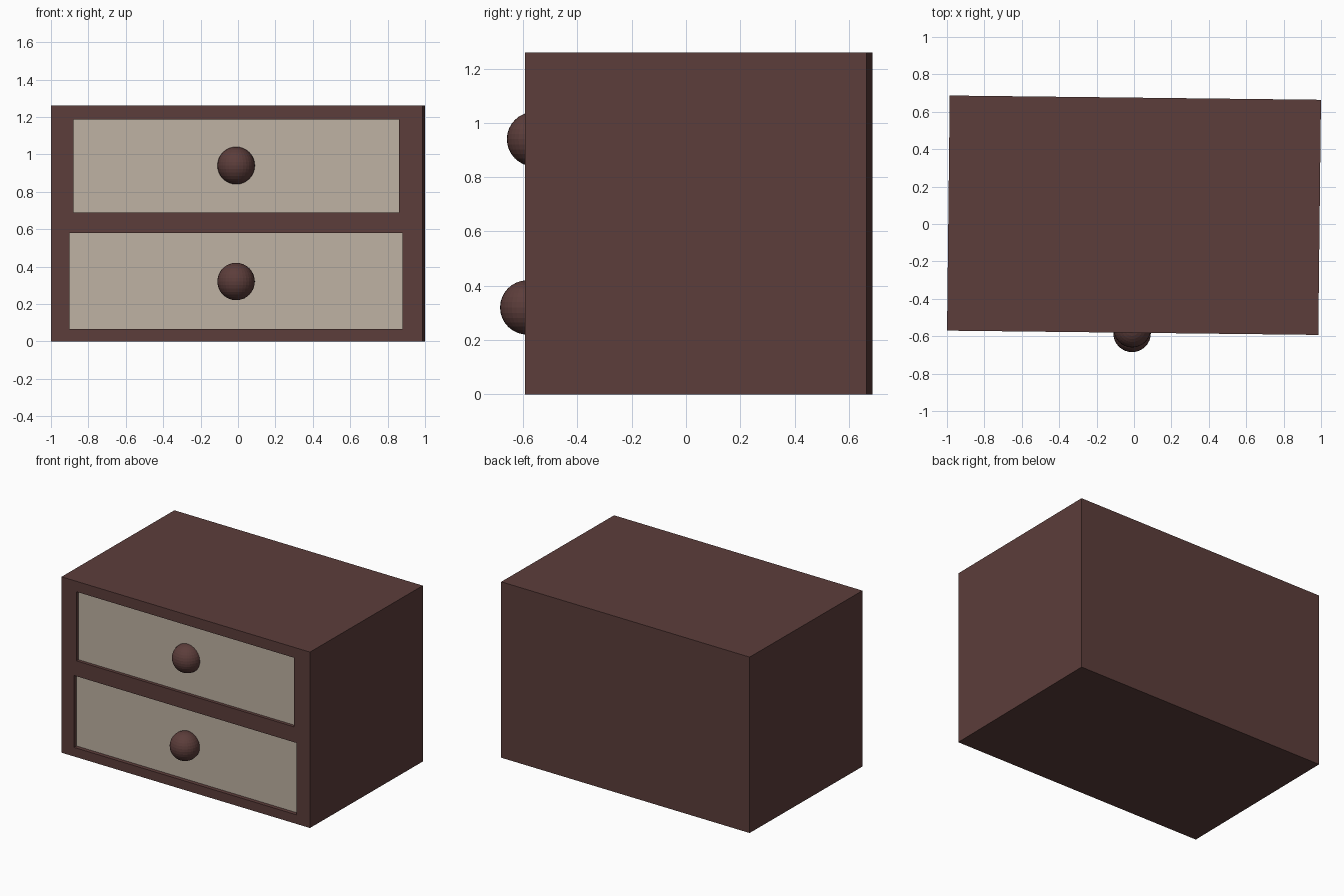
import bpy, bmesh
from mathutils import Matrix, Vector

if "Cube" in bpy.data.objects:
    bpy.data.objects.remove(bpy.data.objects["Cube"])

W, D, H = 1.985, 1.257, 1.26
FRONT = -D / 2
# The whole cabinet is turned very slightly clockwise
PLACE = Matrix.Translation((0, 0.047, 0)) @ Matrix.Rotation(-0.0115, 4, 'Z')


def material(name, color):
    m = bpy.data.materials.new(name)
    m.diffuse_color = (*color, 1)
    m.use_nodes = True
    m.node_tree.nodes["Principled BSDF"].inputs["Base Color"].default_value = m.diffuse_color
    return m


wood = material("dark_wood", (0.107, 0.047, 0.043))
cream = material("cream_panel", (0.52, 0.445, 0.366))


def finish(name, bm, mat):
    bm.transform(PLACE)
    me = bpy.data.meshes.new(name)
    bm.to_mesh(me)
    bm.free()
    me.materials.append(mat)
    ob = bpy.data.objects.new(name, me)
    bpy.context.collection.objects.link(ob)
    return ob


def box(name, lo, hi, mat):
    lo, hi = Vector(lo), Vector(hi)
    bm = bmesh.new()
    bmesh.ops.create_cube(bm, size=1, matrix=Matrix.Translation((lo + hi) / 2)
                          @ Matrix.Diagonal((*(hi - lo), 1)))
    return finish(name, bm, mat)


def knob(name, center, radius):
    bm = bmesh.new()
    bmesh.ops.create_uvsphere(bm, u_segments=32, v_segments=16, radius=radius,
                              matrix=Matrix.Translation(center))
    return finish(name, bm, wood)


# Cabinet body
body = box("cabinet_body", (-W / 2, FRONT, 0), (W / 2, D / 2, H), wood)

# Drawers: half width, bottom, top, recess, knob y, knob z
drawers = {
    "upper": (0.87, 0.69, 1.185, 0.023, -0.607, 0.94),
    "lower": (0.89, 0.065, 0.58, 0.028, -0.632, 0.32),
}
for name, (hw, z0, z1, recess, ky, kz) in drawers.items():
    # Pocket cut into the cabinet front
    back = FRONT + recess + 0.05
    cutter = box(name + "_pocket_cutter", (-hw - 0.003, FRONT - 0.1, z0),
                 (hw - 0.003, back, z1), wood)
    cutter.hide_render = True
    cutter.hide_set(True)
    cut = body.modifiers.new(name + "_pocket", 'BOOLEAN')
    cut.operation = 'DIFFERENCE'
    cut.solver = 'EXACT'
    cut.object = cutter
    # Set-back drawer front and its round knob
    box(name + "_drawer_front", (-hw - 0.003, FRONT + recess, z0),
        (hw - 0.003, back, z1), cream)
    knob(name + "_drawer_knob", (-0.003, ky, kz), 0.1)
